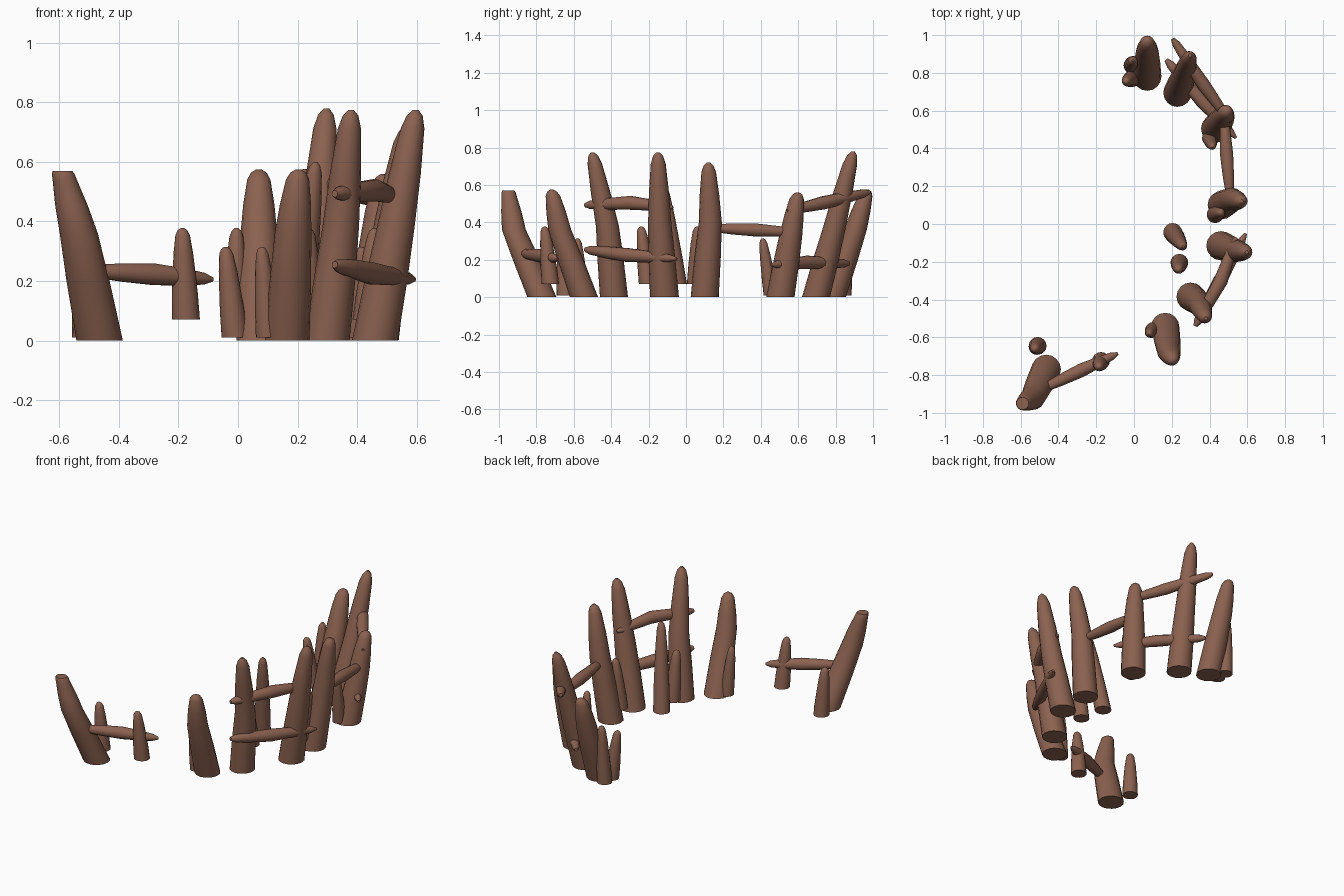
import bpy, bmesh, math
from mathutils import Vector

wood = bpy.data.materials.new("brown wood")
wood.diffuse_color = (0.26, 0.122, 0.08, 1)


def loft(name, pts, radii, axis, sides=16):
    """Skin round rings, all facing one axis, along a path and cap the ends."""
    axis = Vector(axis).normalized()
    u = axis.orthogonal().normalized()
    v = axis.cross(u)
    bm = bmesh.new()
    rings = []
    for p, r in zip(pts, radii):
        rings.append([bm.verts.new(Vector(p) + r * (math.cos(a) * u + math.sin(a) * v))
                      for a in (2 * math.pi * i / sides for i in range(sides))])
    for a, b in zip(rings, rings[1:]):
        for i in range(sides):
            j = (i + 1) % sides
            bm.faces.new((a[i], a[j], b[j], b[i]))
    bm.faces.new(rings[0][::-1])
    bm.faces.new(rings[-1])
    bmesh.ops.recalc_face_normals(bm, faces=bm.faces)
    me = bpy.data.meshes.new(name)
    bm.to_mesh(me)
    bm.free()
    me.materials.append(wood)
    ob = bpy.data.objects.new(name, me)
    bpy.context.collection.objects.link(ob)
    bpy.ops.object.select_all(action='DESELECT')
    ob.select_set(True)
    bpy.context.view_layer.objects.active = ob
    bpy.ops.object.shade_smooth_by_angle(angle=math.radians(40))
    return ob


def stake(name, base, knee, tip, r, blunt=False):
    """Tapered post with a bend at the knee and a carved point."""
    b, k, t = Vector(base), Vector(knee), Vector(tip)
    pts = [b, b.lerp(k, 0.55), k, k.lerp(t, 0.45), k.lerp(t, 0.84), k.lerp(t, 0.95), t]
    radii = [r, r * 0.93, r * 0.82, r * 0.70, r * 0.52, r * 0.35, r * 0.12]
    if blunt:
        radii[-3:] = [r * 0.53, r * 0.49, r * 0.42]
    return loft(name, pts, radii, (0, 0, 1))


def rail(name, pts, r):
    """Cross pole: thick in the middle, thin at both ends."""
    p = [Vector(q) for q in pts]
    path = [p[0], p[0].lerp(p[1], 0.12), p[0].lerp(p[1], 0.5), p[1],
            p[1].lerp(p[2], 0.5), p[1].lerp(p[2], 0.85), p[2]]
    radii = [r * 0.3, r * 0.62, r * 0.85, r, r * 0.8, r * 0.55, r * 0.2]
    return loft(name, path, radii, p[2] - p[0], 12)


# Large stakes: base, knee, tip, radius
big = [
    ((0.07, 0.78, 0), (0.07, 0.905, 0.36), (0.07, 0.968, 0.575), 0.075),
    ((0.23, 0.695, 0), (0.265, 0.79, 0.36), (0.297, 0.893, 0.78), 0.075),
    ((0.43, 0.505, 0), (0.47, 0.56, 0.33), (0.49, 0.597, 0.56), 0.075),
    ((0.465, 0.10, 0), (0.52, 0.13, 0.40), (0.57, 0.12, 0.72), 0.075),
    ((0.46, -0.115, 0), (0.53, -0.14, 0.38), (0.597, -0.15, 0.775), 0.077),
    ((0.30, -0.385, 0), (0.345, -0.42, 0.38), (0.38, -0.50, 0.775), 0.075),
    ((0.165, -0.545, 0), (0.185, -0.675, 0.36), (0.203, -0.718, 0.575), 0.075),
]
for i, s in enumerate(big):
    stake(f"large_stake_{i + 1}", *s)
stake("blunt_stake", (-0.465, -0.77, 0), (-0.535, -0.92, 0.36), (-0.59, -0.95, 0.57), 0.078, True)

# Small spikes: base, tip, radius
small = [
    ((-0.51, -0.645, 0.01), (-0.525, -0.66, 0.31), 0.047),
    ((-0.175, -0.725, 0.07), (-0.187, -0.755, 0.378), 0.047),
    ((0.205, -0.045, 0.07), (0.26, -0.12, 0.60), 0.05),
    ((0.24, -0.205, 0.07), (0.235, -0.24, 0.378), 0.047),
    ((-0.01, 0.84, 0.01), (-0.005, 0.865, 0.378), 0.045),
    ((-0.01, 0.77, 0.01), (-0.042, 0.755, 0.315), 0.045),
    ((0.40, 0.455, 0.01), (0.415, 0.41, 0.315), 0.04),
    ((0.43, 0.05, 0.07), (0.46, 0.06, 0.378), 0.045),
    ((0.10, -0.56, 0.01), (0.08, -0.58, 0.315), 0.04),
]
for i, (b, t, r) in enumerate(small):
    stake(f"small_spike_{i + 1}", b, Vector(b).lerp(Vector(t), 0.5), t, r)

# Cross rails: start, middle, end, radius
rails = [
    ((-0.50, -0.88, 0.235), (-0.28, -0.775, 0.222), (-0.085, -0.685, 0.205), 0.037),
    ((0.325, -0.54, 0.255), (0.45, -0.31, 0.225), (0.592, -0.05, 0.205), 0.038),
    ((0.325, -0.54, 0.493), (0.46, -0.30, 0.505), (0.54, -0.07, 0.48), 0.038),
    ((0.51, 0.13, 0.37), (0.49, 0.37, 0.36), (0.475, 0.62, 0.345), 0.036),
    ((0.205, 0.98, 0.562), (0.37, 0.735, 0.505), (0.51, 0.54, 0.46), 0.036),
    ((0.17, 0.87, 0.18), (0.36, 0.65, 0.187), (0.54, 0.455, 0.173), 0.036),
]
for i, (a, b, c, r) in enumerate(rails):
    rail(f"cross_rail_{i + 1}", (a, b, c), r)
